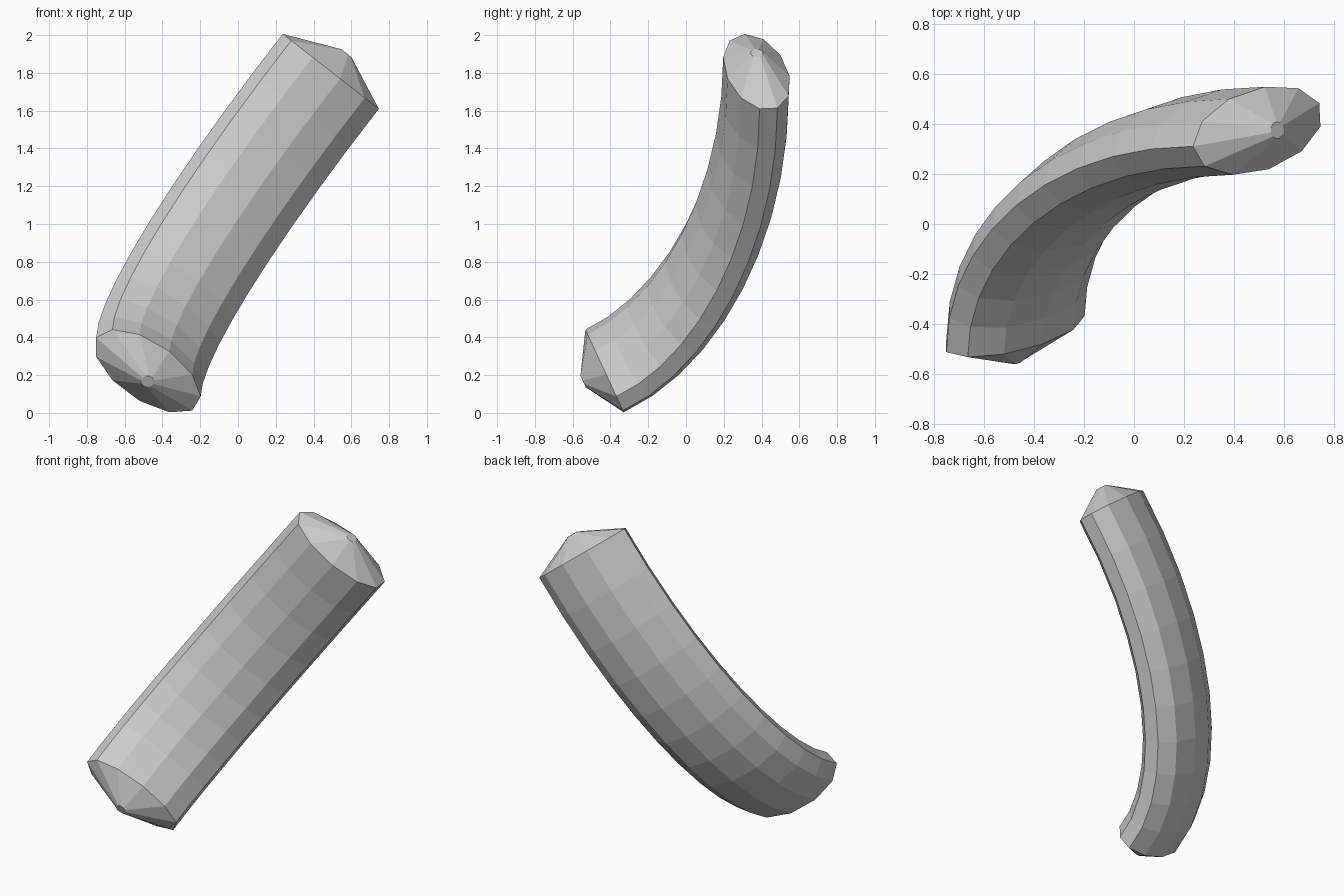
import bpy, bmesh, math
from mathutils import Vector

if "Cube" in bpy.data.objects:
    bpy.data.objects.remove(bpy.data.objects["Cube"])

SIDES, STEPS = 11, 10

# Planar bent path: end points and end tangents
p0, p3 = Vector((-0.48, -0.43, 0.22)), Vector((0.495, 0.375, 1.805))
t0, t1 = Vector((0, 0.906, 0.42)).normalized(), Vector((0.615, 0, 0.79)).normalized()
p1, p2 = p0 + t0 * 0.50, p3 - t1 * 0.92
n = t0.cross(t1).normalized()


def path(t):
    s = 1 - t
    pos = p0 * s**3 + p1 * 3*s*s*t + p2 * 3*s*t*t + p3 * t**3
    tan = (p1 - p0) * s*s + (p2 - p1) * 2*s*t + (p3 - p2) * t*t
    return pos, tan.normalized()


def ring(bm, centre, tangent, a, b):
    """Ring of points; a and b are (along bend axis, across) vectors."""
    w = tangent.cross(n).normalized()
    va, vb = n * a[0] + w * a[1], n * b[0] + w * b[1]
    angles = [2 * math.pi * k / SIDES for k in range(SIDES)]
    return [bm.verts.new(centre + va * math.cos(x) + vb * math.sin(x)) for x in angles]


bm = bmesh.new()
tip = ((-0.034, 0), (0, 0.034))
body = ((-0.333, 0.028), (0.035, 0.163))

# Lower tip, oval bent body, upper tip
rings = [ring(bm, p0 - t0 * 0.127, t0, *tip)]
for i in range(STEPS + 1):
    rings.append(ring(bm, *path(i / STEPS), *body))
rings.append(ring(bm, p3 + t1 * 0.127, t1, *tip))

# Skin between rings and close both flat tips
for r, s in zip(rings, rings[1:]):
    for k in range(SIDES):
        j = (k + 1) % SIDES
        bm.faces.new((r[k], r[j], s[j], s[k]))
bm.faces.new(rings[0])
bm.faces.new(rings[-1])
bmesh.ops.recalc_face_normals(bm, faces=bm.faces)

mesh = bpy.data.meshes.new("bent_tube")
bm.to_mesh(mesh)
bm.free()
bpy.context.collection.objects.link(bpy.data.objects.new("bent_tube", mesh))
